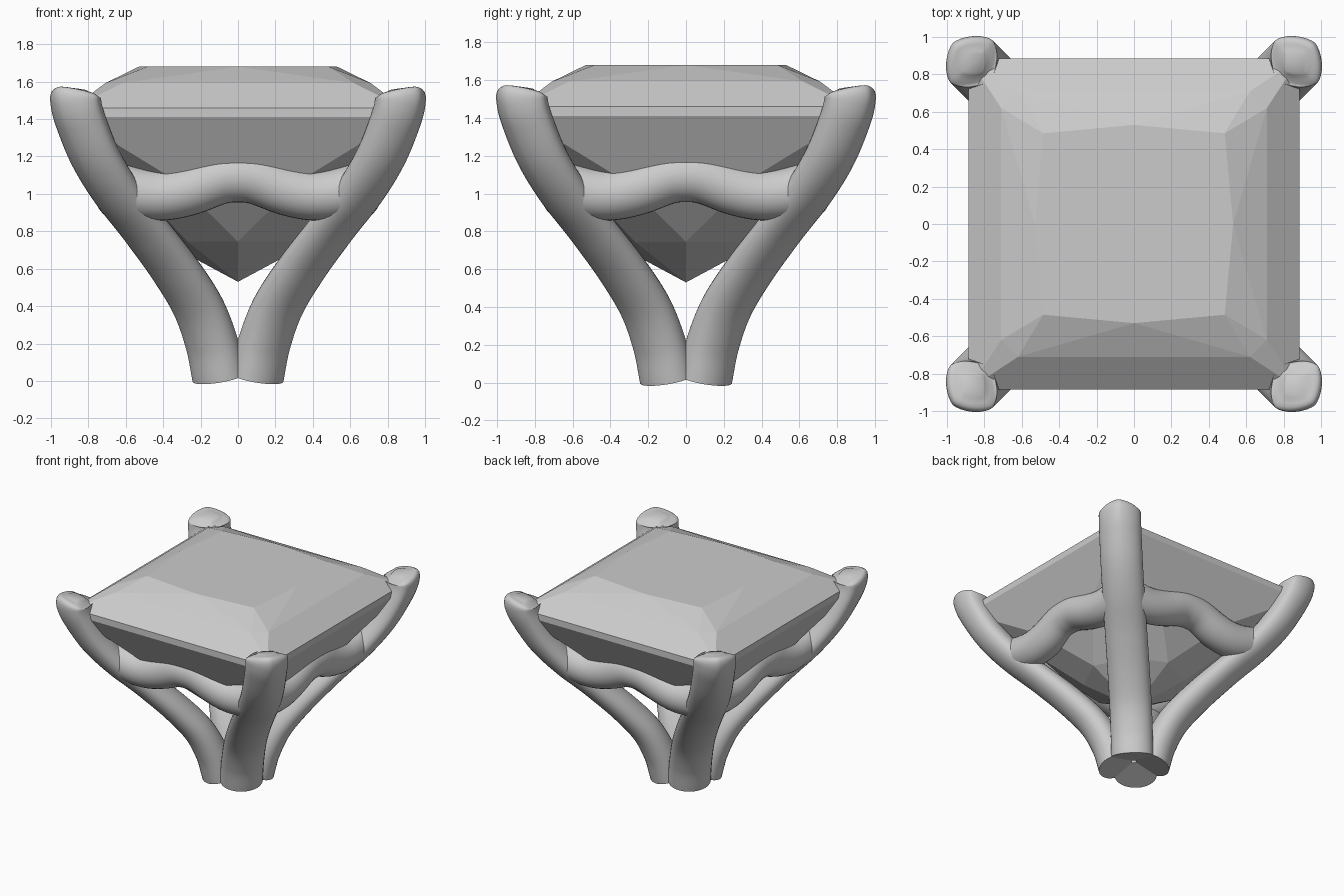
import bpy, bmesh
from math import pi, sin, cos, copysign
from mathutils import Vector

if "Cube" in bpy.data.objects:
    bpy.data.objects.remove(bpy.data.objects["Cube"])


def spline(pts, steps):
    """Catmull-Rom points through pts."""
    p = [2 * pts[0] - pts[1]] + pts + [2 * pts[-1] - pts[-2]]
    out = []
    for i in range(1, len(p) - 2):
        a, b, c, d = p[i - 1:i + 3]
        for k in range(steps):
            t = k / steps
            out.append(0.5 * (2 * b + (c - a) * t + (2 * a - 5 * b + 4 * c - d) * t ** 2
                              + (3 * b - a - 3 * c + d) * t ** 3))
    return out + [pts[-1]]


def loft(name, path, side, section, sides=32):
    """Sweep a superellipse; section(t) gives half width, half depth, exponent."""
    bm = bmesh.new()
    rings = []
    n = len(path) - 1
    for i, c in enumerate(path):
        tangent = (path[min(i + 1, n)] - path[max(i - 1, 0)]).normalized()
        q = side.cross(tangent).normalized()
        a, b, e = section(i / n)
        ring = []
        for k in range(sides):
            u, v = cos(2 * pi * k / sides), sin(2 * pi * k / sides)
            u = copysign(abs(u) ** (2 / e), u) * a
            v = copysign(abs(v) ** (2 / e), v) * b
            ring.append(bm.verts.new(c + side * u + q * v))
        rings.append(ring)
    for r, s in zip(rings, rings[1:]):
        for k in range(sides):
            j = (k + 1) % sides
            bm.faces.new((r[k], r[j], s[j], s[k]))
    bm.faces.new(rings[0])
    bm.faces.new(rings[-1])
    bmesh.ops.recalc_face_normals(bm, faces=bm.faces)
    return finish(name, bm)


def finish(name, bm):
    me = bpy.data.meshes.new(name)
    bm.to_mesh(me)
    bm.free()
    ob = bpy.data.objects.new(name, me)
    bpy.context.collection.objects.link(ob)
    return ob


def smooth_and_repeat(ob):
    """Smooth shading, then three more copies around the z axis."""
    bpy.ops.object.select_all(action='DESELECT')
    ob.select_set(True)
    bpy.context.view_layer.objects.active = ob
    bpy.ops.object.shade_smooth_by_angle(angle=0.8)
    for i in range(1, 4):
        c = ob.copy()
        c.name = f"{ob.name}_{i + 1}"
        c.rotation_euler.z = i * pi / 2
        bpy.context.collection.objects.link(c)


# Prongs: round at the foot, squarer at the rounded tip
profile = [(.10, .02), (.14, .2), (.215, .4), (.34, .6), (.49, .8), (.645, 1.0),
           (.765, 1.2), (.845, 1.4), (.868, 1.5), (.862, 1.555)]


def prong_section(t):
    b = .13 - .03 * min(1, t / .45) + .05 * max(0, (t - .5) / .5)
    e = 2 - .55 * max(0, (t - .5) / .5)
    s = 1 if t < .9 else max(.45, (1 - ((t - .9) / .1) ** 3 * .75)) 
    return .16 * s, b * s, e


path = spline([Vector((c, c, z)) for c, z in profile], 8)
prong = loft("prong", path, Vector((-1, 1, 0)).normalized(), prong_section)
smooth_and_repeat(prong)

# Wavy rails joining neighbouring prongs
half = [(0, 1.092), (.1, 1.08), (.25, 1.025), (.38, .997), (.5, 1.0), (.64, 1.03)]
wave = [(-x, z) for x, z in half[:0:-1]] + half
path = spline([Vector((x, -.63, z)) for x, z in wave], 5)
rail = loft("rail", path, Vector((0, 1, 0)), lambda t: (.135, .137, 2))
smooth_and_repeat(rail)

# Square cut gem: convex hull of one quarter's facet corners turned four times
quarter = [(-.485, -.485, 1.68), (0, -.53, 1.68),
           (-.62, -.71, 1.592), (.62, -.71, 1.592),
           (-.885, -.885, 1.46), (-.885, -.885, 1.41),
           (-.33, -.69, 1.07), (.33, -.69, 1.07),
           (0, -.4, .745), (-.27, -.27, .745)]
bm = bmesh.new()
bm.verts.new((0, 0, .53))
for x, y, z in quarter:
    for i in range(4):
        bm.verts.new((x, y, z))
        x, y = -y, x
hull = bmesh.ops.convex_hull(bm, input=bm.verts)
bmesh.ops.delete(bm, geom=[v for v in bm.verts if not v.link_faces], context='VERTS')
bmesh.ops.dissolve_limit(bm, angle_limit=.01, verts=bm.verts, edges=bm.edges)
bmesh.ops.recalc_face_normals(bm, faces=bm.faces)
finish("gem", bm)
